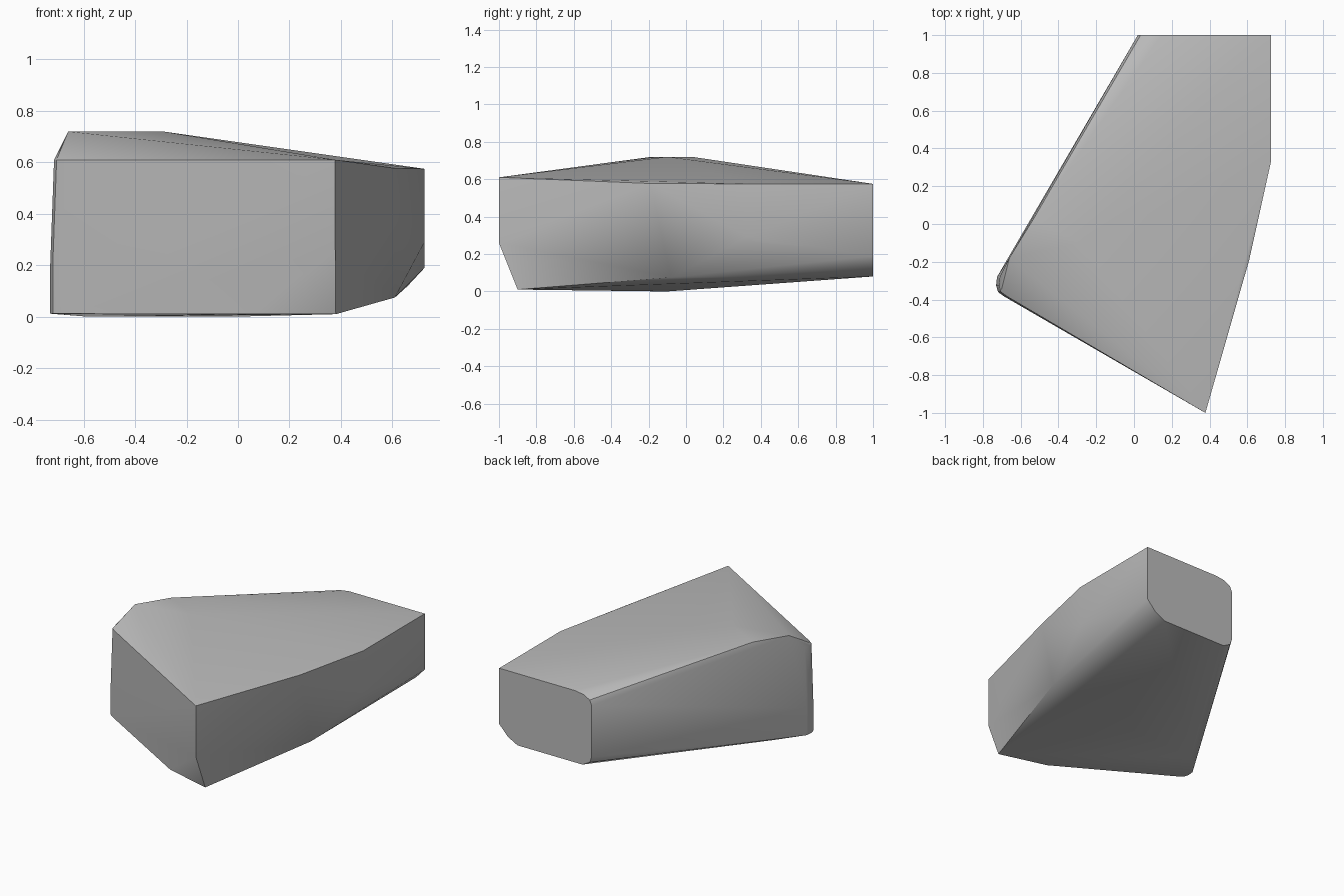
import bpy, bmesh, math

if "Cube" in bpy.data.objects:
    bpy.data.objects.remove(bpy.data.objects["Cube"], do_unlink=True)

# stone colour
stone = bpy.data.materials.new("stone grey")
stone.use_nodes = True
grey = (0.5, 0.5, 0.5, 1)
stone.diffuse_color = grey
stone.node_tree.nodes["Principled BSDF"].inputs["Base Color"].default_value = grey

# flat back end, with rounded corners on one side (x, z)
back = [(0.725, 0.575), (0.145, 0.575), (0.08, 0.565), (0.035, 0.54), (0.02, 0.505),
        (0.02, 0.15), (0.035, 0.11), (0.09, 0.08), (0.585, 0.08), (0.66, 0.12), (0.725, 0.19)]
corners = [(x, 1, z) for x, z in back]

# top ridge and the shoulders below it
corners += [(-0.66, -0.18, 0.72), (-0.53, 0.03, 0.72), (-0.29, -0.1, 0.72),
            (0.61, -0.19, 0.577), (0.725, 0.33, 0.575)]
# pointed front corner with its undercut
corners += [(0.378, -1, 0.61), (0.378, -1, 0.26), (0.05, -0.81, 0.01), (0.38, -0.9, 0.01)]
# undercut of the long side
corners += [(0.725, 0.33, 0.29), (0.61, -0.08, 0.075)]
# rounded narrow end, widening slightly to the ground
for x, y in [(-0.71, -0.28), (-0.715, -0.325), (-0.705, -0.36), (-0.67, -0.385)]:
    corners += [(x, y, 0.61), (x - 0.015, y, 0.2), (x - 0.015, y, 0.012)]
# resting points under the body
corners += [(-0.58, -0.12, 0), (-0.03, -0.1, 0)]

# wrap a skin round the corners
bm = bmesh.new()
for c in corners:
    bm.verts.new(c)
hull = bmesh.ops.convex_hull(bm, input=bm.verts)
loose = [v for v in bm.verts if not v.link_faces]
bmesh.ops.delete(bm, geom=loose, context='VERTS')
bmesh.ops.dissolve_limit(bm, angle_limit=math.radians(0.5), verts=bm.verts, edges=bm.edges)
bmesh.ops.recalc_face_normals(bm, faces=bm.faces)
mesh = bpy.data.meshes.new("rock")
bm.to_mesh(mesh)
bm.free()
mesh.materials.append(stone)
rock = bpy.data.objects.new("rock", mesh)
bpy.context.collection.objects.link(rock)

# soft folds, crisp edges
bpy.context.view_layer.objects.active = rock
rock.select_set(True)
bpy.ops.object.shade_smooth_by_angle(angle=math.radians(30))
